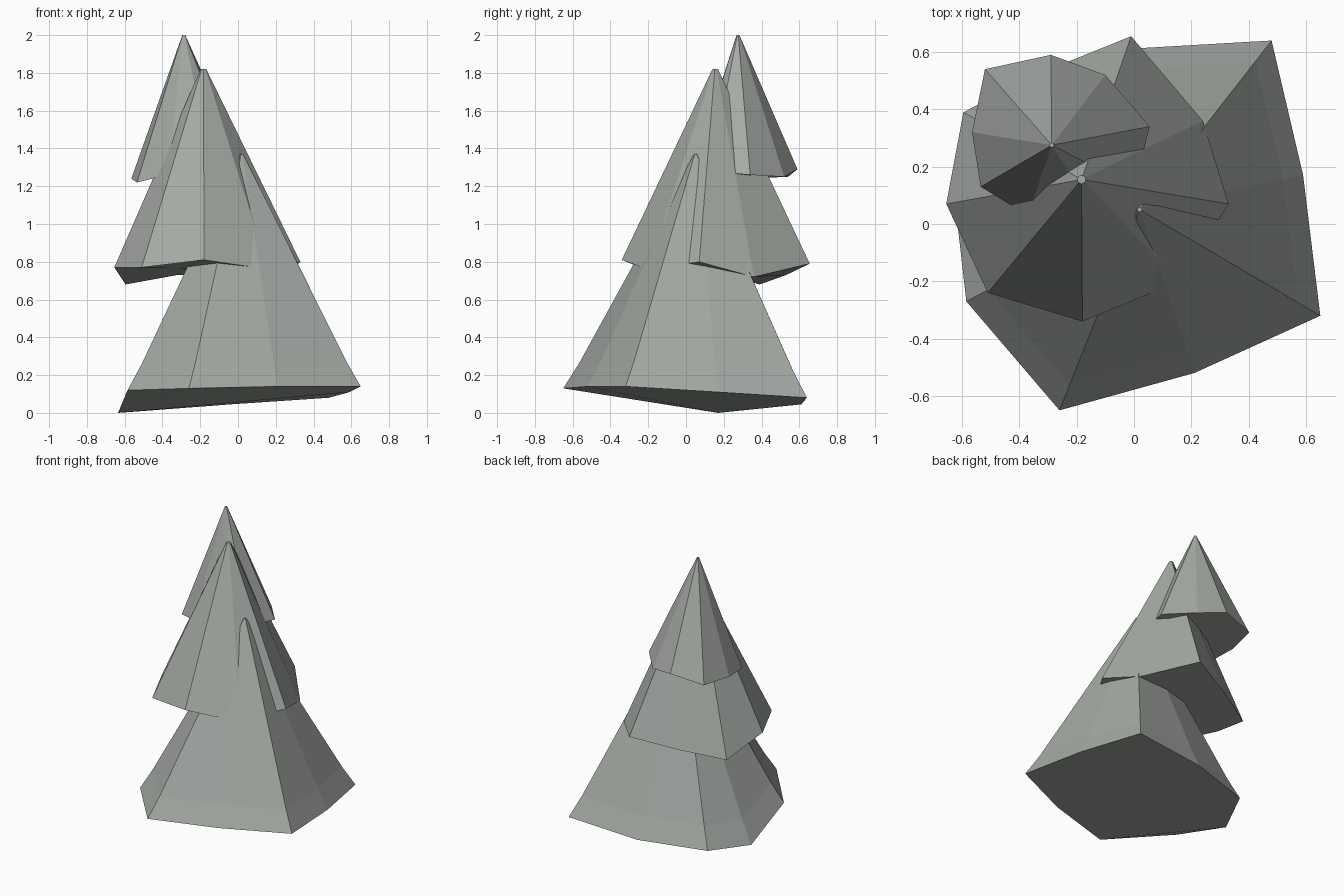
import bpy
import bmesh
from mathutils import Vector

cube = bpy.data.objects.get("Cube")
if cube:
    bpy.data.objects.remove(cube, do_unlink=True)

# One grey-green colour for the whole tree
foliage = bpy.data.materials.new("grey_green_foliage")
foliage.use_nodes = True
colour = (0.38, 0.405, 0.375, 1)
foliage.diffuse_color = colour
shader = next(n for n in foliage.node_tree.nodes if n.type == "BSDF_PRINCIPLED")
shader.inputs["Base Color"].default_value = colour


def tier(name, apex, rim, tip_radius, flare=None):
    """Crooked nine-sided cone: rim outline, optional flare ring, blunt tip."""
    apex = Vector(apex)
    rim = [Vector(p) for p in rim]
    rings = [rim]
    if flare:
        # height fraction and width fraction of the ring above the rim
        up, width = flare
        ring = []
        for p in rim:
            out = p - apex
            ring.append(apex + Vector((out.x * width, out.y * width, out.z * (1 - up))))
        rings.append(ring)
    tip = []
    for p in rim:
        out = p - apex
        out.z = 0
        tip.append(apex + out.normalized() * tip_radius)
    rings.append(tip)

    bm = bmesh.new()
    loops = [[bm.verts.new(p) for p in ring] for ring in rings]
    count = len(rim)
    for low, high in zip(loops, loops[1:]):
        for i in range(count):
            j = (i + 1) % count
            bm.faces.new((low[i], low[j], high[j], high[i]))
    bm.faces.new(loops[0][::-1])
    bm.faces.new(loops[-1])
    bmesh.ops.recalc_face_normals(bm, faces=bm.faces[:])

    mesh = bpy.data.meshes.new(name)
    bm.to_mesh(mesh)
    bm.free()
    mesh.materials.append(foliage)
    obj = bpy.data.objects.new(name, mesh)
    bpy.context.scene.collection.objects.link(obj)
    return obj


# Lower branches, wide and slightly flared at the hem
tier("lower_branches", (0.02, 0.05, 1.37), [
    (-.26, -.65, .13), (.21, -.52, .14), (.65, -.32, .14),
    (.59, .17, .11), (.48, .64, .08), (-.04, .61, .045),
    (-.5, .47, .035), (-.635, .17, 0), (-.585, -.27, .12),
], 0.008, flare=(0.11, 0.877))

# Middle branches, leaning to the back right
tier("middle_branches", (-0.183, 0.155, 1.82), [
    (-.18, -.34, .81), (.16, -.2, .76), (.33, .07, .8),
    (.24, .36, .72), (-.01, .655, .79), (-.32, .53, .73),
    (-.595, .39, .68), (-.655, .07, .77), (-.51, -.24, .77),
], 0.015)

# Top branches, ending in the pointed tip
tier("top_branches", (-0.287, 0.275, 2.0), [
    (-.37, .03, 1.26), (-.14, .04, 1.28), (0, .13, 1.28),
    (.055, .34, 1.26), (-.1, .52, 1.25), (-.29, .59, 1.29),
    (-.52, .54, 1.25), (-.565, .32, 1.24), (-.535, .13, 1.22),
], 0.008)
